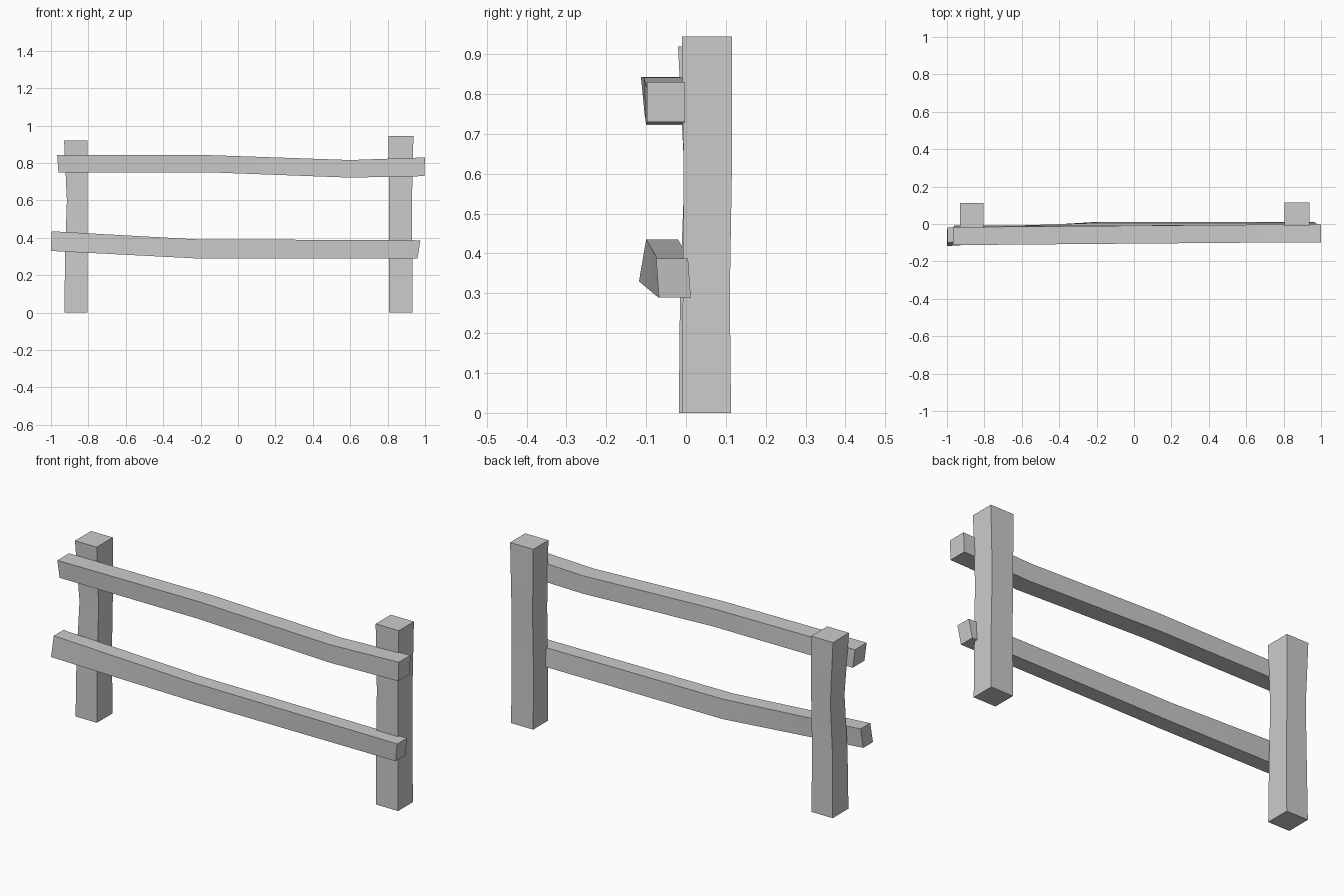
import bpy, bmesh
from mathutils import Vector

cube = bpy.data.objects.get("Cube")
if cube:
    bpy.data.objects.remove(cube, do_unlink=True)

GREY = (0.6, 0.6, 0.6)
wood = bpy.data.materials.new("weathered grey wood")
wood.use_nodes = True
wood.diffuse_color = (*GREY, 1)
wood.node_tree.nodes["Principled BSDF"].inputs["Base Color"].default_value = (*GREY, 1)


def beam(name, rings):
    """Skin a four-sided beam through a list of four-corner rings."""
    bm = bmesh.new()
    loops = [[bm.verts.new(Vector(c)) for c in ring] for ring in rings]
    for a, b in zip(loops, loops[1:]):
        for i in range(4):
            j = (i + 1) % 4
            bm.faces.new((a[i], a[j], b[j], b[i]))
    bm.faces.new(loops[0])
    bm.faces.new(loops[-1])
    bmesh.ops.recalc_face_normals(bm, faces=bm.faces)
    mesh = bpy.data.meshes.new(name)
    bm.to_mesh(mesh)
    bm.free()
    mesh.materials.append(wood)
    obj = bpy.data.objects.new(name, mesh)
    bpy.context.collection.objects.link(obj)
    bpy.ops.object.select_all(action="DESELECT")
    obj.select_set(True)
    bpy.context.view_layer.objects.active = obj
    bpy.ops.object.shade_smooth_by_angle()


def post(name, stations):
    # Station: height, left/right limits, front/back limits
    beam(name, [[(x0, y0, z), (x1, y0, z), (x1, y1, z), (x0, y1, z)]
                for z, x0, x1, y0, y1 in stations])


def rail(name, stations, depth):
    # Station: x and front y at the bottom, x and front y at the top, heights
    beam(name, [[(xb, yb, z0), (xb, yb + depth, z0), (xt, yt + depth, z1), (xt, yt, z1)]
                for xb, yb, xt, yt, z0, z1 in stations])


# Upright posts, slightly crooked
post("right_post", [(0, -.928, -.804, -.018, .112), (.3, -.925, -.806, -.015, .108),
                    (.6, -.915, -.804, -.004, .113), (.92, -.93, -.804, -.02, .113)])
post("left_post", [(0, .806, .934, -.01, .113), (.3, .806, .932, -.008, .11),
                   (.6, .808, .93, -.006, .115), (.945, .804, .938, -.01, .115)])

# Rough rails fixed to the front of the posts
rail("upper_rail", [(-.96, -.104, -.967, -.113, .75, .843), (-.15, -.104, -.15, -.106, .75, .842),
                    (.6, -.1, .6, -.1, .722, .816), (.996, -.098, 1, -.098, .73, .83)], .096)
rail("lower_rail", [(-1, -.118, -.997, -.1, .33, .435), (-.22, -.07, -.22, -.075, .29, .392),
                    (.96, -.068, .975, -.075, .29, .387)], .08)
